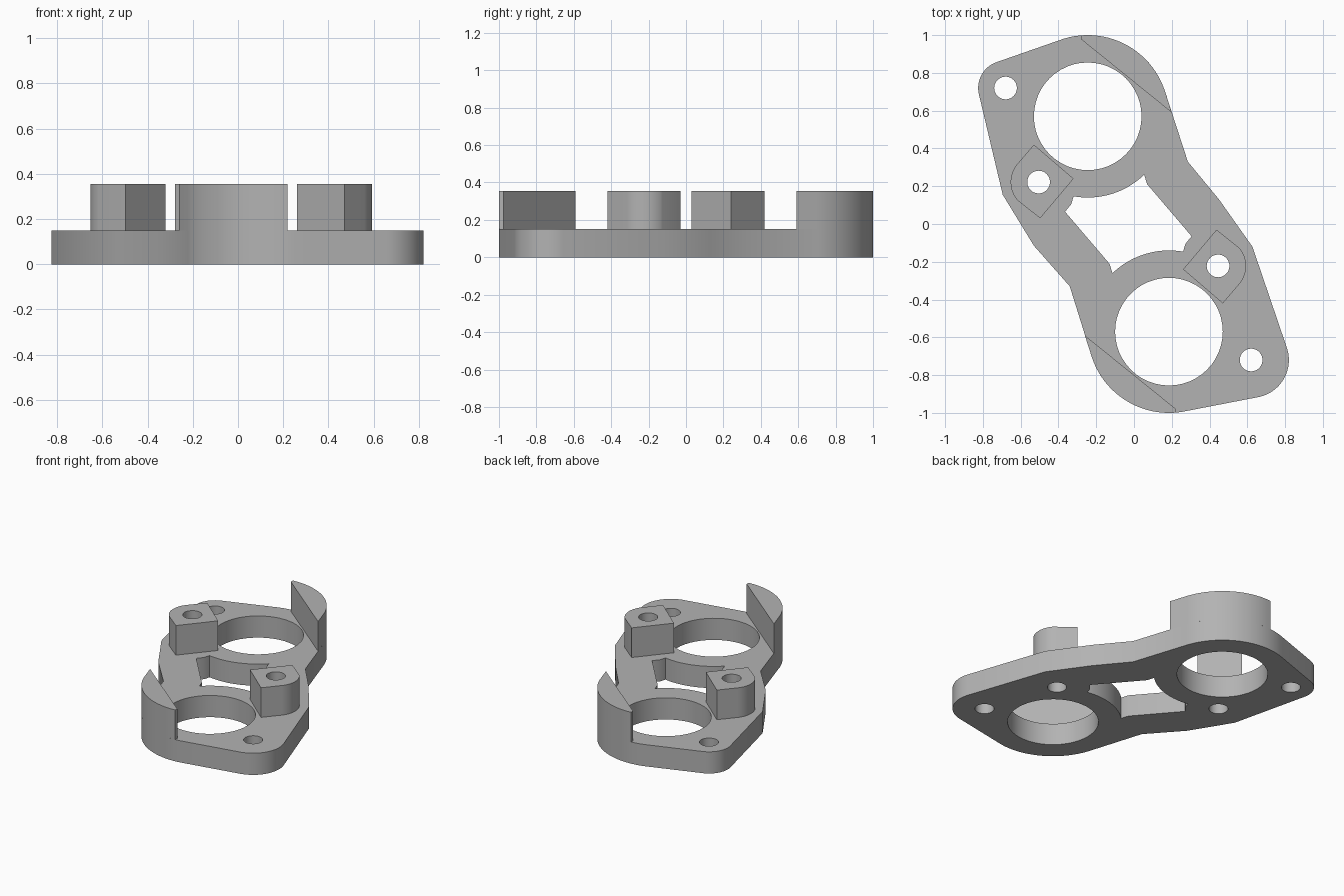
import bpy, bmesh, math
from mathutils import Vector

if "Cube" in bpy.data.objects:
    bpy.data.objects.remove(bpy.data.objects["Cube"], do_unlink=True)

PLATE_TOP, BOSS_TOP = 0.15, 0.355
RING, BORE, PIN = 0.43, 0.285, 0.06
UPPER, LOWER = (-0.245, 0.57), (0.185, -0.57)
UPPER_PIN, LOWER_PIN = (-0.68, 0.72), (0.62, -0.72)
BOSS = (-0.505, 0.222)

grey = bpy.data.materials.new("plain grey")
grey.use_nodes = True
colour = (0.45, 0.45, 0.45, 1)
grey.diffuse_color = colour
grey.node_tree.nodes["Principled BSDF"].inputs["Base Color"].default_value = colour


def arc(centre, radius, start, end, steps=24):
    """Points on an arc, angles in degrees."""
    angles = [math.radians(start + (end - start) * i / steps) for i in range(steps + 1)]
    return [(centre[0] + radius * math.cos(a), centre[1] + radius * math.sin(a)) for a in angles]


def circle(centre, radius, steps=48):
    return arc(centre, radius, 0, 360, steps)[:-1]


def half_turn(points):
    """Rotate points half a turn about the midpoint between the bores."""
    return [(UPPER[0] + LOWER[0] - x, -y) for x, y in points]


def prism(name, loops, bottom, top):
    """Extrude an outline with holes into a solid."""
    curve = bpy.data.curves.new(name, "CURVE")
    curve.dimensions, curve.fill_mode = "2D", "BOTH"
    curve.extrude = (top - bottom) / 2
    for loop in loops:
        spline = curve.splines.new("POLY")
        spline.points.add(len(loop) - 1)
        for point, (x, y) in zip(spline.points, loop):
            point.co = (x, y, 0, 1)
        spline.use_cyclic_u = True
    source = bpy.data.objects.new(name + " profile", curve)
    bpy.context.collection.objects.link(source)
    bpy.context.view_layer.update()
    graph = bpy.context.evaluated_depsgraph_get()
    mesh = bpy.data.meshes.new_from_object(source.evaluated_get(graph))
    bpy.data.objects.remove(source, do_unlink=True)

    bm = bmesh.new()
    bm.from_mesh(mesh)
    bmesh.ops.remove_doubles(bm, verts=bm.verts, dist=0.0001)
    bmesh.ops.translate(bm, verts=bm.verts, vec=Vector((0, 0, (top + bottom) / 2)))
    bmesh.ops.recalc_face_normals(bm, faces=bm.faces)
    bm.to_mesh(mesh)
    bm.free()
    mesh.materials.clear()
    mesh.materials.append(grey)
    obj = bpy.data.objects.new(name, mesh)
    bpy.context.collection.objects.link(obj)
    bpy.ops.object.select_all(action="DESELECT")
    obj.select_set(True)
    bpy.context.view_layer.objects.active = obj
    bpy.ops.object.shade_smooth_by_angle(angle=math.radians(30))
    return obj


# Base plate: rounded outline, two bores, four pin holes and a middle window
outline = (
    arc(UPPER, RING, 111, 18)
    + [(0.285, 0.33), (0.45, 0.13), (0.627, -0.12)]
    + arc(LOWER_PIN, 0.2, 19, -80)
    + arc(LOWER, RING, -80, -161)
    + [(-0.34, -0.33), (-0.53, -0.115), (-0.695, 0.155)]
    + arc(UPPER_PIN, 0.145, 193, 111)
)
half_window = arc(UPPER, RING, 260, 314) + [(0.07, 0.21), (0.305, -0.065), (0.272, -0.105)]
window = half_window + half_turn(half_window)
boss_hole = circle(BOSS, PIN)
prism("base_plate", [outline, window, circle(UPPER, BORE), circle(LOWER, BORE),
                     circle(UPPER_PIN, PIN), circle(LOWER_PIN, PIN),
                     boss_hole, half_turn(boss_hole)], 0, PLATE_TOP)

# Drilled bosses and curved stop walls, one pair at each end
boss = [(-0.53, 0.42), (-0.32, 0.24), (-0.497, 0.03)] + arc(BOSS, 0.148, 220, 140)
wall = arc(UPPER, RING, 94.5, 18) + [(0.2, 0.59), (-0.279, 0.977)]
for side, place in (("back", list), ("front", half_turn)):
    prism(side + "_boss", [place(boss), place(boss_hole)], PLATE_TOP, BOSS_TOP)
    prism(side + "_stop_wall", [place(wall)], PLATE_TOP, BOSS_TOP)
